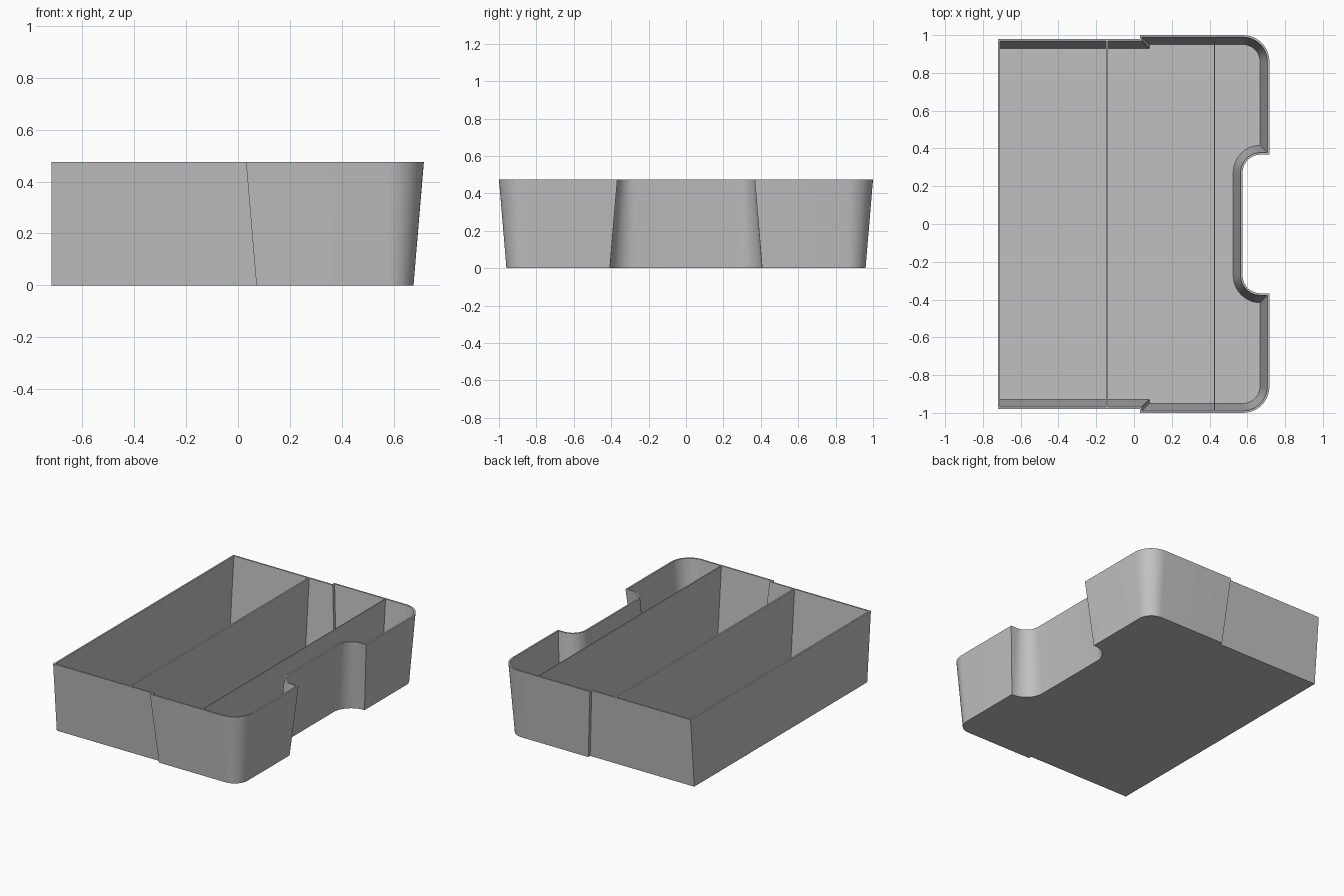
import bpy, bmesh, math

cube = bpy.data.objects.get("Cube")
if cube:
    bpy.data.objects.remove(cube, do_unlink=True)

HEIGHT, DRAFT, WALL, FLOOR = 0.475, 0.04, 0.011, 0.01
BACK_X, FRONT_X, STEP_X, NOTCH_X = -0.72, 0.717, 0.031, 0.575
NARROW_Y, WIDE_Y, NOTCH_Y = 0.979, 1.0, 0.367
CORNER_R, NOTCH_R, SEGS = 0.14, 0.095, 12

grey = bpy.data.materials.new("Matte grey")
grey.use_nodes = True
grey.diffuse_color = (0.53, 0.53, 0.53, 1)
grey.node_tree.nodes["Principled BSDF"].inputs["Base Color"].default_value = grey.diffuse_color


def arc(cx, cy, r, start, end):
    angles = [math.radians(start + (end - start) * i / SEGS) for i in range(SEGS + 1)]
    return [(cx + r * math.cos(a), cy + r * math.sin(a)) for a in angles]


def outline(inset, back_inset):
    """Tray outline moved inwards; the back wall is vertical, so it has its own inset."""
    half = [(BACK_X + back_inset, -NARROW_Y + inset),
            (STEP_X + inset, -NARROW_Y + inset),
            (STEP_X + inset, -WIDE_Y + inset)]
    half += arc(FRONT_X - CORNER_R, -WIDE_Y + CORNER_R, CORNER_R - inset, -90, 0)
    half += [(FRONT_X - inset, -NOTCH_Y - inset)]
    half += arc(NOTCH_X + NOTCH_R, -NOTCH_Y + NOTCH_R, NOTCH_R + inset, 270, 180)
    return half + [(x, -y) for x, y in reversed(half)]


def finish(name, bm):
    bmesh.ops.recalc_face_normals(bm, faces=bm.faces)
    mesh = bpy.data.meshes.new(name)
    bm.to_mesh(mesh)
    bm.free()
    mesh.materials.append(grey)
    obj = bpy.data.objects.new(name, mesh)
    bpy.context.collection.objects.link(obj)
    return obj


def draft_at(z):
    return DRAFT * (1 - z / HEIGHT)


# Tray shell: outside, rim and inside lofted as one closed skin
bm = bmesh.new()
rings = []
for inset, back, z in [(DRAFT, 0, 0), (0, 0, HEIGHT), (WALL, WALL, HEIGHT),
                       (draft_at(FLOOR) + WALL, WALL, FLOOR)]:
    rings.append([bm.verts.new((x, y, z)) for x, y in outline(inset, back)])
for low, high in zip(rings, rings[1:]):
    for i in range(len(low)):
        j = (i + 1) % len(low)
        bm.faces.new((low[i], low[j], high[j], high[i]))
bm.faces.new(rings[0])
bm.faces.new(rings[-1])
tray = finish("tray_shell", bm)
bpy.ops.object.select_all(action="DESELECT")
tray.select_set(True)
bpy.context.view_layer.objects.active = tray
bpy.ops.object.shade_smooth_by_angle(angle=math.radians(30))


# Dividers: thin upright panels whose ends follow the sloping side walls
def divider(name, x, thickness, side_y):
    bm = bmesh.new()
    top = side_y - WALL
    low = top - draft_at(FLOOR)
    profile = [(-low, FLOOR), (low, FLOOR), (top, HEIGHT), (-top, HEIGHT)]
    face = bm.faces.new([bm.verts.new((x - thickness / 2, y, z)) for y, z in profile])
    grown = bmesh.ops.extrude_face_region(bm, geom=[face], use_keep_orig=True)
    verts = [v for v in grown["geom"] if isinstance(v, bmesh.types.BMVert)]
    bmesh.ops.translate(bm, verts=verts, vec=(thickness, 0, 0))
    finish(name, bm)


divider("back_divider", -0.142, 0.011, NARROW_Y)
divider("front_divider", 0.426, 0.006, WIDE_Y)
